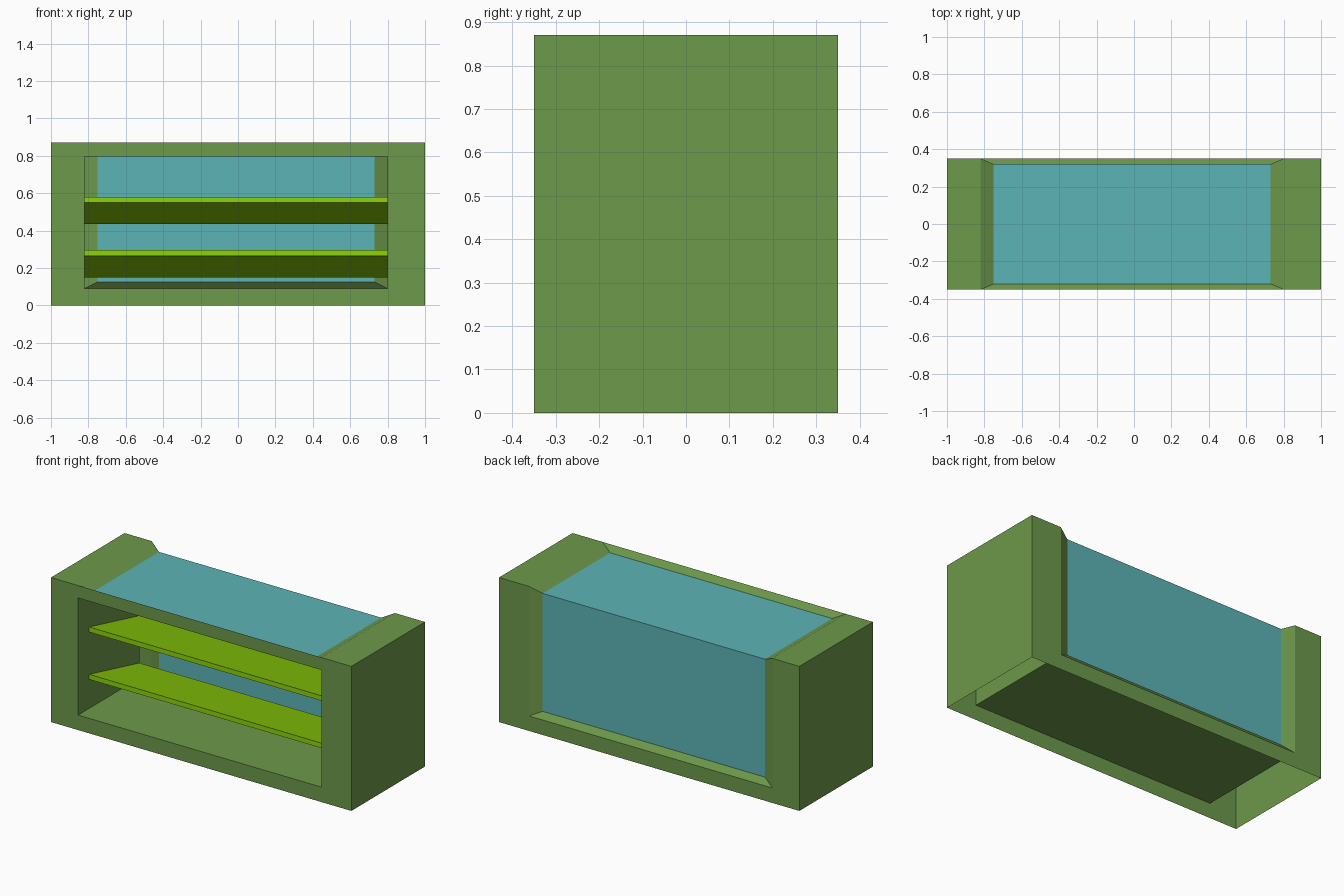
import bpy, bmesh
from mathutils import Vector

if "Cube" in bpy.data.objects:
    bpy.data.objects.remove(bpy.data.objects["Cube"])

W, D, H = 1.0, 0.35, 0.87          # half width, half depth, height
XL, XR, ZB, ZT = -0.82, 0.80, 0.09, 0.795   # front opening


def material(name, rgb):
    m = bpy.data.materials.new(name)
    m.diffuse_color = (*rgb, 1)
    m.use_nodes = True
    m.node_tree.nodes["Principled BSDF"].inputs["Base Color"].default_value = m.diffuse_color
    return m


GREEN = material("green_panel", (0.153, 0.319, 0.07))
TEAL = material("teal_glass", (0.107, 0.456, 0.468))
LIME = material("lime_shelf", (0.27, 0.65, 0.003))


def face(bm, pts, toward):
    """Add a face whose normal looks toward the given point."""
    f = bm.faces.new([bm.verts.new(p) for p in pts])
    f.normal_update()
    if f.normal.dot(Vector(toward) - f.calc_center_median()) < 0:
        f.normal_flip()


def bridge(bm, a, b, toward):
    """Join two closed loops with quads."""
    for i in range(len(a)):
        j = (i + 1) % len(a)
        face(bm, (a[i], a[j], b[j], b[i]), toward)


def finish(bm, name, mat):
    bmesh.ops.remove_doubles(bm, verts=bm.verts, dist=1e-5)
    me = bpy.data.meshes.new(name)
    bm.to_mesh(me)
    bm.free()
    me.materials.append(mat)
    ob = bpy.data.objects.new(name, me)
    bpy.context.collection.objects.link(ob)
    return ob


def front_rect(x0, x1, z0, z1, y):
    return [(x0, y, z0), (x1, y, z0), (x1, y, z1), (x0, y, z1)]


def pane_loop(x0, x1, y, z0, z1):
    """Bent outline running across the top and down the back."""
    return [(x0, -y, z1), (x1, -y, z1), (x1, y, z1),
            (x1, y, z0), (x0, y, z0), (x0, y, z1)]


# counter body: open-bottomed shell
bm = bmesh.new()
opening = front_rect(XL, XR, ZB, ZT, -D)
bridge(bm, front_rect(-W, W, 0, H, -D), opening, (0, -9, 0.4))
# display cavity lining
bridge(bm, opening, front_rect(XL, XR, ZB, ZT, 0.235), (0, -0.05, 0.44))
# end blocks: side, top and back faces
for x0, x1 in ((-W, XL), (W, XR)):
    face(bm, [(x0, -D, 0), (x0, D, 0), (x0, D, H), (x0, -D, H)], (9 * x0, 0, 0.4))
    face(bm, [(x0, -D, H), (x1, -D, H), (x1, D, H), (x0, D, H)], (0, 0, 9))
    face(bm, front_rect(x0, x1, ZB, H, D), (0, 9, 0))
    face(bm, front_rect(x0, x1, 0, ZB, D), (0, 9, 0))
# rail below the back pane
face(bm, front_rect(XL, XR, 0, ZB, D), (0, 9, 0))
# bevelled rim around the panes
rim = pane_loop(XL, XR, D, ZB, H)
pane = pane_loop(-0.75, 0.73, 0.32, 0.125, 0.835)
bridge(bm, rim, pane, (0, 9, 9))
finish(bm, "counter_body", GREEN)

# top and back glass, bent along one edge
bm = bmesh.new()
face(bm, [pane[i] for i in (0, 1, 2, 5)], (0, 0, 9))
face(bm, [pane[i] for i in (2, 3, 4, 5)], (0, 9, 0))
finish(bm, "glass_panes", TEAL)

# shelves sloping down toward the back
for name, z in (("lower_shelf", 0.265), ("upper_shelf", 0.55)):
    bm = bmesh.new()
    section = [(-0.245, z), (-0.245, z + 0.03), (0.235, z - 0.085), (0.235, z - 0.115)]
    ends = [bm.faces.new([bm.verts.new((x, y, zz)) for y, zz in section])
            for x in (XL,)]
    new = bmesh.ops.extrude_face_region(bm, geom=ends, use_keep_orig=True)["geom"]
    bmesh.ops.translate(bm, vec=(XR - XL, 0, 0),
                        verts=[g for g in new if isinstance(g, bmesh.types.BMVert)])
    bmesh.ops.recalc_face_normals(bm, faces=bm.faces)
    finish(bm, name, LIME)
